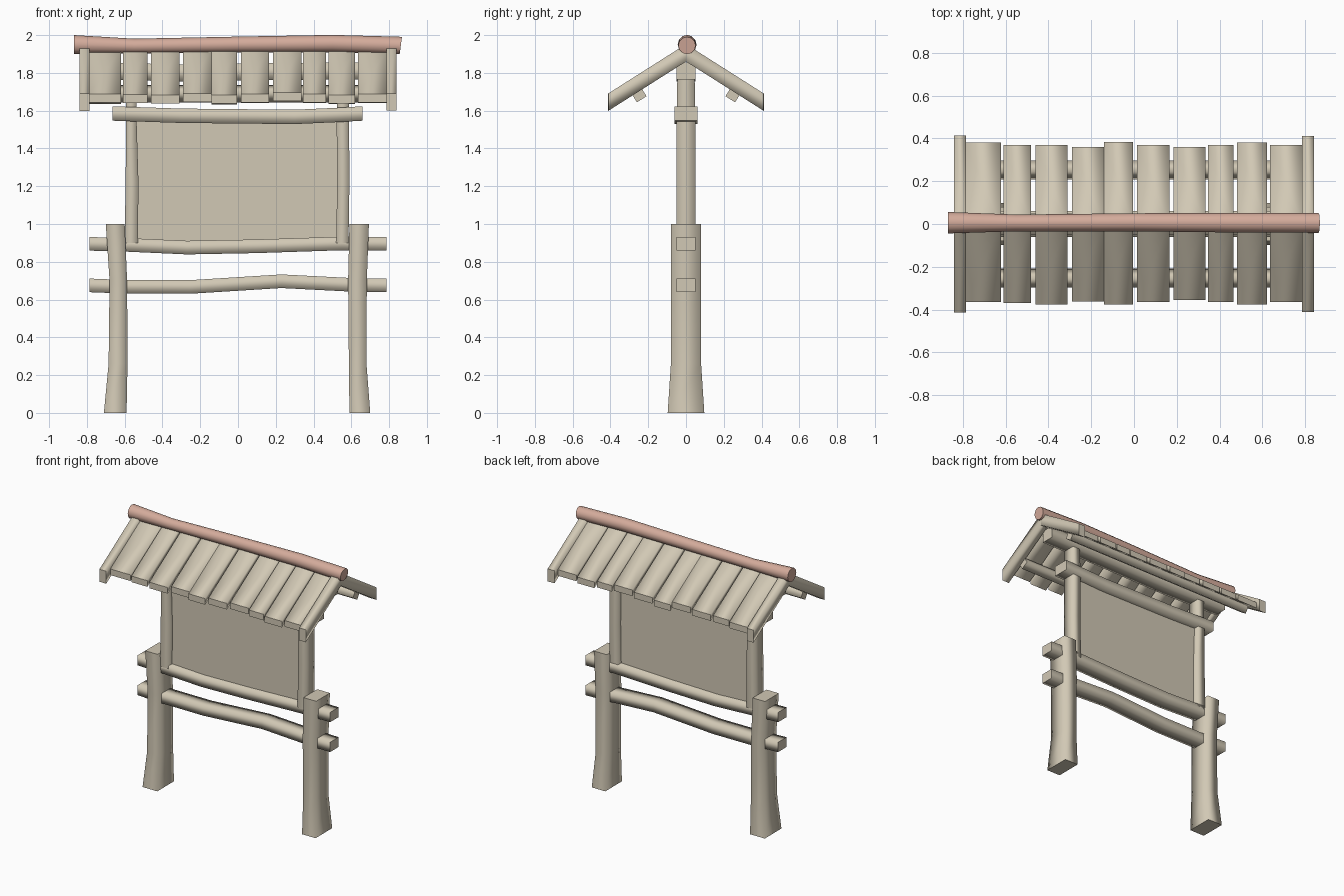
import bpy, bmesh, math
from mathutils import Vector as V

if "Cube" in bpy.data.objects:
    bpy.data.objects.remove(bpy.data.objects["Cube"])


def material(name, rgb):
    m = bpy.data.materials.new(name)
    m.diffuse_color = (*rgb, 1)
    m.use_nodes = True
    m.node_tree.nodes["Principled BSDF"].inputs["Base Color"].default_value = m.diffuse_color
    return m


WOOD = material("pale wood", (0.64, 0.58, 0.46))
RIDGE = material("pink ridge", (0.66, 0.41, 0.33))


def loft(name, rings, mat=WOOD, smooth=True):
    """Skin a list of rings; sides are smooth, end caps stay crisp."""
    bm = bmesh.new()
    vs = [[bm.verts.new(p) for p in r] for r in rings]
    n = len(vs[0])
    for a, b in zip(vs, vs[1:]):
        for i in range(n):
            f = bm.faces.new((a[i], a[(i + 1) % n], b[(i + 1) % n], b[i]))
            f.smooth = smooth
    for cap in (vs[0], vs[-1]):
        for e in bm.faces.new(cap).edges:
            e.smooth = False
    bmesh.ops.recalc_face_normals(bm, faces=bm.faces)
    me = bpy.data.meshes.new(name)
    bm.to_mesh(me)
    bm.free()
    me.materials.append(mat)
    ob = bpy.data.objects.new(name, me)
    bpy.context.collection.objects.link(ob)
    return ob


def quad(c, u, v):
    c, u, v = V(c), V(u), V(v)
    return [c - u - v, c + u - v, c + u + v, c - u + v]


def rail(name, pts, hy, hz):
    """Bent beam along x; pts are (x, centre z)."""
    loft(name, [quad((x, 0, z), (0, hy, 0), (0, 0, hz)) for x, z in pts])


def post(name, pts):
    """Bent post; pts are (z, x min, x max, half depth)."""
    loft(name, [quad(((a + b) / 2, 0, z), ((b - a) / 2, 0, 0), (0, h, 0))
                for z, a, b, h in pts])


# lower posts
post("left_lower_post", [(0, -.71, -.59, .097), (.26, -.685, -.585, .08),
                         (.7, -.68, -.587, .08), (1, -.70, -.60, .08)])
post("right_lower_post", [(0, .59, .70, .097), (.26, .587, .68, .08),
                          (.7, .583, .682, .08), (1, .59, .693, .08)])

# upper posts
post("left_upper_post", [(.9, -.60, -.53, .05), (1.22, -.595, -.527, .05),
                         (1.55, -.592, -.537, .05), (1.82, -.592, -.537, .045)])
post("right_upper_post", [(.9, .52, .585, .05), (1.22, .525, .59, .05),
                          (1.55, .522, .588, .05), (1.82, .53, .588, .045)])

# horizontal rails
rail("upper_rail", [(-.785, .895), (-.6, .89), (-.27, .875), (.1, .882),
                    (.55, .897), (.785, .895)], .05, .036)
rail("lower_rail", [(-.785, .675), (-.6, .668), (-.25, .667), (.23, .697),
                    (.6, .678), (.785, .675)], .05, .036)
rail("panel_top_beam", [(-.665, 1.585), (-.3, 1.573), (.3, 1.567),
                        (.52, 1.577), (.66, 1.585)], .06, .038)
rail("roof_beam", [(-.78, 1.81), (-.3, 1.8), (.3, 1.808), (.78, 1.81)], .05, .045)

# notice panel
loft("notice_panel", [quad((x, 0, 1.23), (0, .01, 0), (0, 0, .34))
                      for x in (-.545, .545)], smooth=False)

# ridge pole
ring = [(math.cos(t * math.pi / 6), math.sin(t * math.pi / 6)) for t in range(12)]
loft("ridge_pole",
     [[(x + k * s, y + r * c, z + r * s) for c, s in ring]
      for x, y, z, r, k in [(-.868, .006, 1.95, .05, 0), (-.55, .005, 1.942, .039, 0),
                            (0, .008, 1.95, .042, 0), (.5, .006, 1.955, .046, 0),
                            (.862, .005, 1.945, .046, .006)]], RIDGE)

# roof slopes: barge boards, planks and battens on each side
SLOPE = .634
PLANKS = [(-.79, -.62), (-.61, -.48), (-.46, -.31), (-.29, -.14), (-.14, -.005),
          (.015, .165), (.185, .335), (.345, .465), (.48, .62), (.635, .79)]
ENDS = {-1: [.365, .37, .375, .362, .375, .365, .355, .365, .375, .365],
        1: [.38, .37, .37, .36, .382, .37, .36, .37, .38, .37]}


def slab(name, side, x0, x1, end, lo, hi):
    """Sloping board cut vertically at both ends."""
    rings = []
    for y in (0, end):
        z = 1.86 - SLOPE * y
        rings.append(quad(((x0 + x1) / 2, side * y, z + (lo + hi) / 2),
                          ((x1 - x0) / 2, 0, 0), (0, 0, (hi - lo) / 2)))
    loft(name, rings)


for side, label in ((-1, "front"), (1, "back")):
    for i, ((a, b), e) in enumerate(zip(PLANKS, ENDS[side])):
        slab(f"{label}_roof_plank_{i + 1}", side, a, b, e, .015, .06)
    slab(f"{label}_left_barge_board", side, -.84, -.785, .413, 0, .092)
    slab(f"{label}_right_barge_board", side, .785, .84, .41, 0, .092)
    d = V((0, side, -SLOPE)).normalized()
    n = V((0, side * SLOPE, 1)).normalized()
    loft(f"{label}_batten", [quad((x, side * .253, 1.69), d * .03, n * .035)
                             for x in (-.79, .79)])
